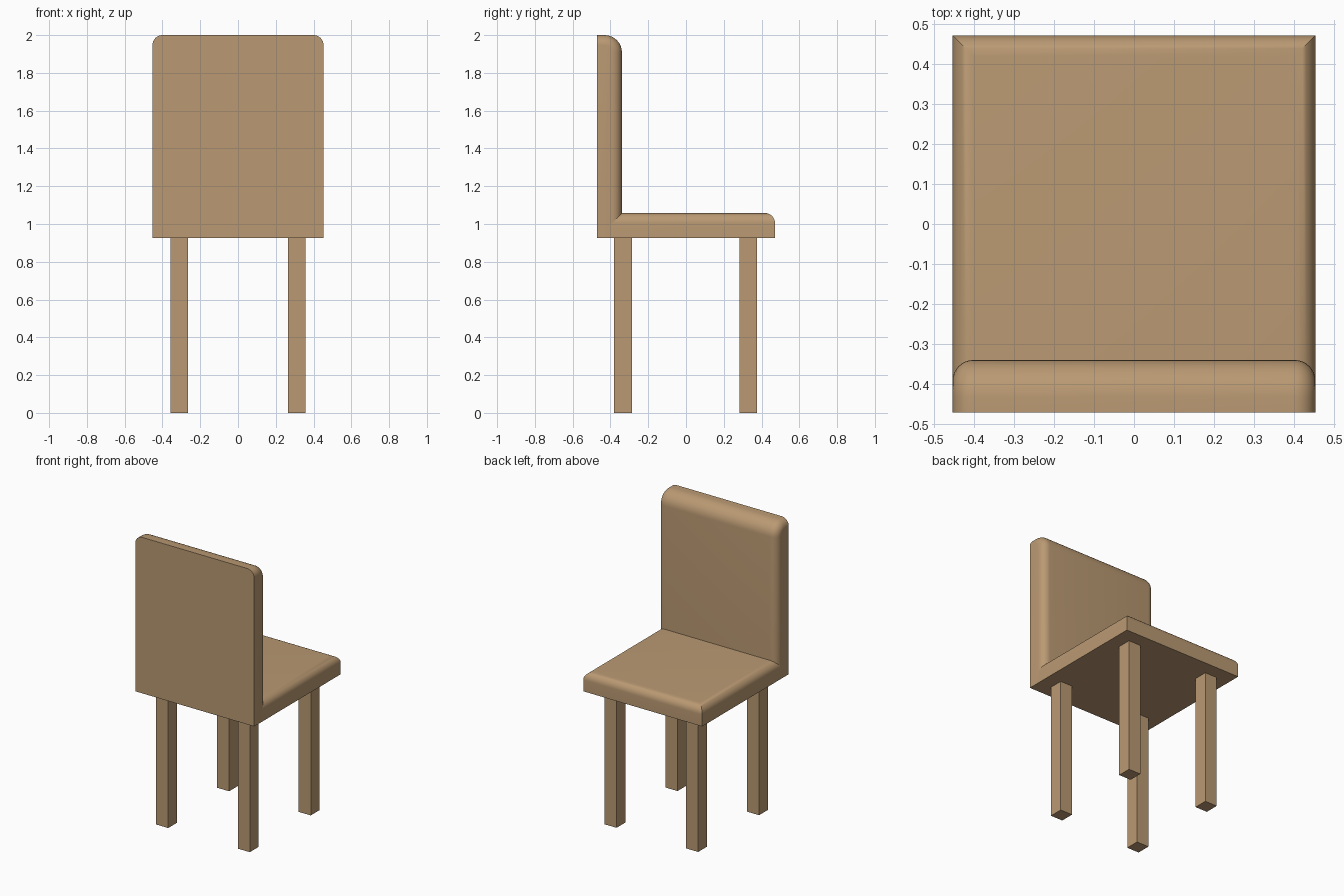
import bpy, bmesh

if "Cube" in bpy.data.objects:
    bpy.data.objects.remove(bpy.data.objects["Cube"])

wood = bpy.data.materials.new("light brown wood")
wood.diffuse_color = (0.49, 0.32, 0.17, 1)
wood.use_nodes = True
wood.node_tree.nodes["Principled BSDF"].inputs["Base Color"].default_value = wood.diffuse_color


def box(name, lo, hi):
    """Box object between two corners; returns the object and its open bmesh."""
    bm = bmesh.new()
    bmesh.ops.create_cube(bm, size=1)
    for v in bm.verts:
        for i in range(3):
            v.co[i] = lo[i] if v.co[i] < 0 else hi[i]
    me = bpy.data.meshes.new(name)
    me.materials.append(wood)
    ob = bpy.data.objects.new(name, me)
    bpy.context.collection.objects.link(ob)
    return ob, bm


def round_edges(bm, radius, rule):
    """Round every edge whose two end points both satisfy one of the rules."""
    edges = [e for e in bm.edges if rule(e.verts[0].co, e.verts[1].co)]
    bmesh.ops.bevel(bm, geom=edges, offset=radius, segments=8, profile=0.5,
                    affect='EDGES', clamp_overlap=False)


def finish(ob, bm, smooth=False):
    bmesh.ops.recalc_face_normals(bm, faces=bm.faces)
    bm.to_mesh(ob.data)
    bm.free()
    if smooth:
        bpy.ops.object.select_all(action='DESELECT')
        ob.select_set(True)
        bpy.context.view_layer.objects.active = ob
        bpy.ops.object.shade_smooth_by_angle(angle=0.52)


W, D = 0.453, 0.471           # half width and half depth
Z0, Z1, TOP = 0.926, 1.058, 2.0
BACK_Y = -0.339               # inner face of the backrest
E = 1e-4

# Seat: top edges rounded on the front and both sides
ob, bm = box("seat", (-W, -0.4, Z0), (W, D, Z1))
round_edges(bm, 0.053, lambda a, b: min(a.z, b.z) > Z1 - E and max(a.y, b.y) > 0)
finish(ob, bm, True)

# Backrest: wide rounding on the top inner edge, then along both sides
ob, bm = box("backrest", (-W, -D, Z0), (W, BACK_Y, TOP))
round_edges(bm, 0.092, lambda a, b: min(a.z, b.z) > TOP - E and min(a.y, b.y) > BACK_Y - E)


def side_edge(a, b):
    on_side = abs(a.x) > W - E and abs(a.x - b.x) < E
    at_back = max(a.y, b.y) < -D + E
    at_bottom = max(a.z, b.z) < Z0 + E
    return on_side and not at_back and not at_bottom


round_edges(bm, 0.053, side_edge)
finish(ob, bm, True)

# Four square legs
for sx, side in ((-1, "left"), (1, "right")):
    for y0, place in ((-0.381, "back"), (0.282, "front")):
        x = sx * 0.311
        ob, bm = box(f"{place}_{side}_leg", (x - 0.046, y0, 0), (x + 0.046, y0 + 0.095, Z0))
        finish(ob, bm)
